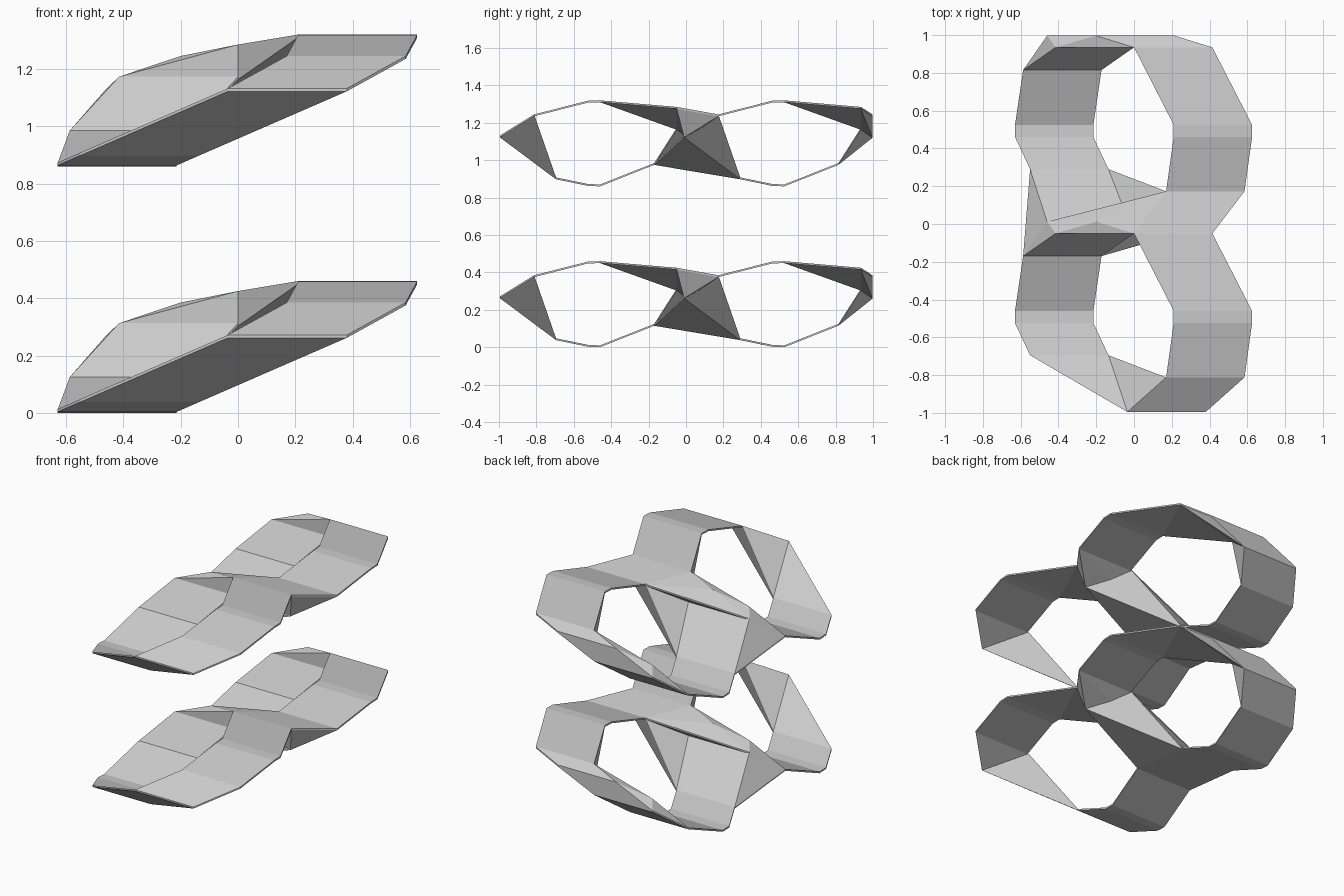
import bpy, bmesh
from mathutils import Vector

if "Cube" in bpy.data.objects:
    bpy.data.objects.remove(bpy.data.objects["Cube"])

W = 0.415        # band width along x
STEP = 0.985     # spacing of the two loops
T = 0.005        # half sheet thickness
RISE = 0.86      # spacing of the two layers

# Left-edge stations of one loop; the right edge is W further along x
ST = {
    'A': (-.63, -.525, .008), 'B': (-.55, -.695, .043), 'M': (-.035, -.995, .267),
    'T': (.17, -.812, .38), 'U': (.21, -.525, .453), 'V': (.21, -.46, .455),
    'E': (0, -.05, .42), 'H': (-.2, .012, .38), 'G': (-.46, .012, .265),
    'D': (-.415, -.05, .308), 'C': (-.587, -.17, .12), 'K': (-.63, -.46, .005),
}


def pt(code):
    """Code is station, side (1 left, 2 right), loop (0 front, 1 back)."""
    x, y, z = ST[code[0]]
    return Vector((x + (W if code[1] == '2' else 0), y + STEP * int(code[2]), z))


def hull(bm, codes):
    verts = []
    for c in codes:
        p = pt(c)
        for s in (-T, T):
            verts.append(bm.verts.new(p + Vector((0, 0, s))))
    res = bmesh.ops.convex_hull(bm, input=verts)
    junk = {v for v in res['geom_interior'] + res['geom_unused']
            if isinstance(v, bmesh.types.BMVert) and v.is_valid}
    if junk:
        bmesh.ops.delete(bm, geom=list(junk), context='VERTS')


def pairs(names, loop):
    return [n + s + str(loop) for n in names for s in '12']


def double_loop(name, z):
    bm = bmesh.new()
    for r in (0, 1):
        # thin band panels
        for seg in ('KA', 'AB', 'BM', 'MT', 'TU', 'UV', 'VE', 'CK'):
            hull(bm, pairs(seg, r))
        # front corner web and back corner blocks
        hull(bm, [c + str(r) for c in ('B2', 'T1', 'M1', 'M2')])
        hull(bm, pairs('CDG', r))
        hull(bm, pairs('DGHE', r))
        hull(bm, [c + str(r) for c in ('D2', 'E1', 'E2', 'V1')])
    # joint between the loops
    hull(bm, pairs('B', 1) + pairs('M', 1) + pairs('CG', 0))
    hull(bm, pairs('MT', 1) + pairs('GHE', 0))
    bmesh.ops.dissolve_limit(bm, angle_limit=0.02, verts=bm.verts, edges=bm.edges)
    bmesh.ops.recalc_face_normals(bm, faces=bm.faces)
    me = bpy.data.meshes.new(name)
    bm.to_mesh(me)
    bm.free()
    ob = bpy.data.objects.new(name, me)
    ob.location.z = z
    bpy.context.collection.objects.link(ob)


double_loop("lower_double_loop", 0)
double_loop("upper_double_loop", RISE)
